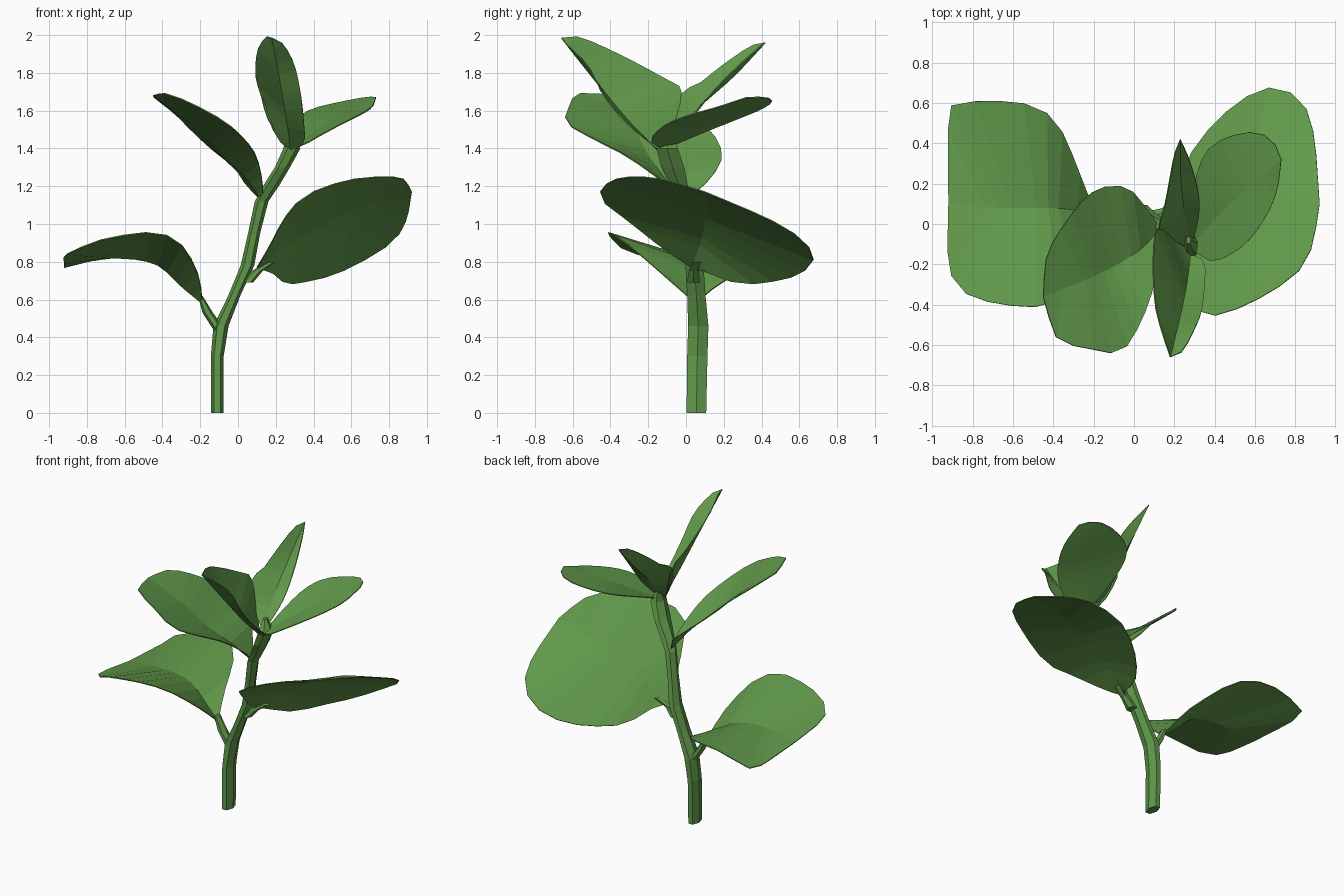
import bpy, bmesh, math
from mathutils import Vector

green = bpy.data.materials.new("leaf green")
green.diffuse_color = (0.122, 0.325, 0.07, 1)


def add_object(name, bm):
    bmesh.ops.remove_doubles(bm, verts=bm.verts, dist=0.002)
    bmesh.ops.recalc_face_normals(bm, faces=bm.faces)
    mesh = bpy.data.meshes.new(name)
    bm.to_mesh(mesh)
    bm.free()
    mesh.materials.append(green)
    ob = bpy.data.objects.new(name, mesh)
    bpy.context.collection.objects.link(ob)
    return ob


def resample(points, n):
    """Smooth curve through the points, n + 1 samples evenly spaced by length."""
    p = [Vector(q) for q in points]
    p = [2 * p[0] - p[1]] + p + [2 * p[-1] - p[-2]]
    dense = []
    for a, b, c, d in zip(p, p[1:], p[2:], p[3:]):
        for k in range(10):
            t = k / 10
            dense.append(0.5 * (2 * b + (c - a) * t + (2 * a - 5 * b + 4 * c - d) * t * t
                                + (3 * b - a - 3 * c + d) * t ** 3))
    dense.append(p[-2])
    dist = [0.0]
    for a, b in zip(dense, dense[1:]):
        dist.append(dist[-1] + (b - a).length)
    out, j = [], 0
    for i in range(n + 1):
        goal = dist[-1] * i / n
        while j < len(dense) - 2 and dist[j + 1] < goal:
            j += 1
        t = (goal - dist[j]) / max(dist[j + 1] - dist[j], 1e-6)
        out.append(dense[j].lerp(dense[j + 1], min(t, 1)))
    return out


def leaf(name, mid, left, right, n=13):
    """Blade lofted between left edge, midrib and right edge."""
    base, tip = mid[0], mid[-1]
    cols = [resample([base] + left + [tip], n), resample(mid, n),
            resample([base] + right + [tip], n)]
    bm = bmesh.new()
    grid = [[bm.verts.new(v) for v in col] for col in cols]
    for a, b in zip(grid, grid[1:]):
        for i in range(n):
            if i == 0:
                bm.faces.new((a[0], a[1], b[1]))
            elif i == n - 1:
                bm.faces.new((a[i], b[i + 1], b[i]))
            else:
                bm.faces.new((a[i], a[i + 1], b[i + 1], b[i]))
    ob = add_object(name, bm)
    mod = ob.modifiers.new("thickness", "SOLIDIFY")
    mod.thickness = 0.006
    mod.offset = 0


def tube(name, rings, sides=6):
    """Faceted stalk; each ring is x, y, z, x radius, y radius."""
    bm = bmesh.new()
    loops = []
    for x, y, z, rx, ry in rings:
        loops.append([bm.verts.new((x + rx * math.cos(math.tau * k / sides),
                                    y + ry * math.sin(math.tau * k / sides), z))
                      for k in range(sides)])
    for a, b in zip(loops, loops[1:]):
        for k in range(sides):
            m = (k + 1) % sides
            bm.faces.new((a[k], a[m], b[m], b[k]))
    bm.faces.new(loops[0])
    bm.faces.new(loops[-1])
    add_object(name, bm)


# Stem and leaf stalks
tube("stem", [(-.11, .055, 0, .034, .06), (-.11, .06, .3, .034, .062),
              (-.09, .065, .46, .04, .062), (-.02, .055, .62, .032, .056),
              (.05, .045, .78, .036, .055), (.085, .02, .95, .032, .045),
              (.125, -.01, 1.12, .036, .045), (.18, -.04, 1.21, .042, .055),
              (.235, -.07, 1.3, .04, .07), (.285, -.1, 1.4, .045, .065),
              (.27, -.08, 1.48, .012, .02)])
tube("lower_left_stalk", [(-.1, .06, .44, .03, .04), (-.16, .055, .53, .028, .035),
                          (-.2, .055, .62, .012, .03)])
tube("lower_right_stalk", [(.05, .04, .69, .03, .04), (.1, .04, .75, .03, .03),
                           (.18, .06, .80, .02, .03)])

# Leaves: midrib, back or left edge, front or right edge
leaf("lower_left_leaf",
     [(-.19, .05, .58), (-.3, .07, .67), (-.44, .08, .79), (-.67, .08, .82), (-.92, .1, .79)],
     [(-.25, .2, .7), (-.3, .33, .76), (-.37, .48, .82), (-.48, .58, .86), (-.68, .61, .86), (-.9, .59, .79), (-.92, .5, .77)],
     [(-.21, -.12, .73), (-.31, -.32, .9), (-.47, -.41, .955), (-.75, -.38, .91), (-.86, -.32, .86), (-.92, -.2, .83)])
leaf("lower_right_leaf",
     [(.1, .03, .77), (.3, .08, .91), (.6, .11, 1.07), (.78, .11, 1.14), (.92, .1, 1.17)],
     [(.2, .15, .73), (.25, .28, .685), (.33, .42, .69), (.5, .59, .73), (.67, .675, .81), (.82, .62, .91), (.89, .45, 1.02)],
     [(.16, -.12, .87), (.24, -.31, 1.02), (.32, -.44, 1.12), (.42, -.45, 1.18), (.6, -.38, 1.235), (.8, -.25, 1.25), (.88, -.12, 1.235)])
leaf("upper_left_leaf",
     [(.13, -.02, 1.12), (.04, -.12, 1.25), (-.1, -.21, 1.38), (-.25, -.28, 1.53), (-.45, -.36, 1.68)],
     [(.05, .09, 1.2), (-.02, .17, 1.3), (-.12, .19, 1.38), (-.23, .14, 1.48), (-.33, .02, 1.58), (-.43, -.15, 1.66)],
     [(.13, -.12, 1.22), (.1, -.3, 1.35), (.05, -.45, 1.43), (-.03, -.6, 1.51), (-.1, -.64, 1.56), (-.25, -.61, 1.64), (-.38, -.57, 1.69)])
leaf("top_front_leaf",
     [(.28, -.15, 1.39), (.26, -.3, 1.54), (.23, -.45, 1.72), (.18, -.66, 1.985)],
     [(.2, -.07, 1.47), (.12, -.01, 1.69), (.095, -.15, 1.79), (.105, -.4, 1.92), (.15, -.57, 1.99)],
     [(.35, -.19, 1.43), (.35, -.3, 1.52), (.335, -.43, 1.67), (.3, -.52, 1.84), (.24, -.63, 1.95)])
leaf("top_back_leaf",
     [(.28, -.12, 1.4), (.25, .05, 1.6), (.23, .25, 1.78), (.23, .42, 1.96)],
     [(.17, -.07, 1.53), (.12, -.02, 1.7), (.145, .06, 1.735), (.17, .18, 1.83), (.2, .34, 1.94)],
     [(.32, .03, 1.56), (.32, .15, 1.71), (.28, .3, 1.86)])
leaf("upper_right_leaf",
     [(.28, -.11, 1.4), (.38, 0, 1.47), (.5, .12, 1.55), (.62, .22, 1.61), (.73, .32, 1.67)],
     [(.29, .08, 1.48), (.32, .28, 1.56), (.4, .4, 1.61), (.57, .455, 1.65), (.68, .42, 1.67)],
     [(.35, -.17, 1.42), (.42, -.18, 1.46), (.55, -.1, 1.53), (.65, .03, 1.58), (.71, .17, 1.62)])
